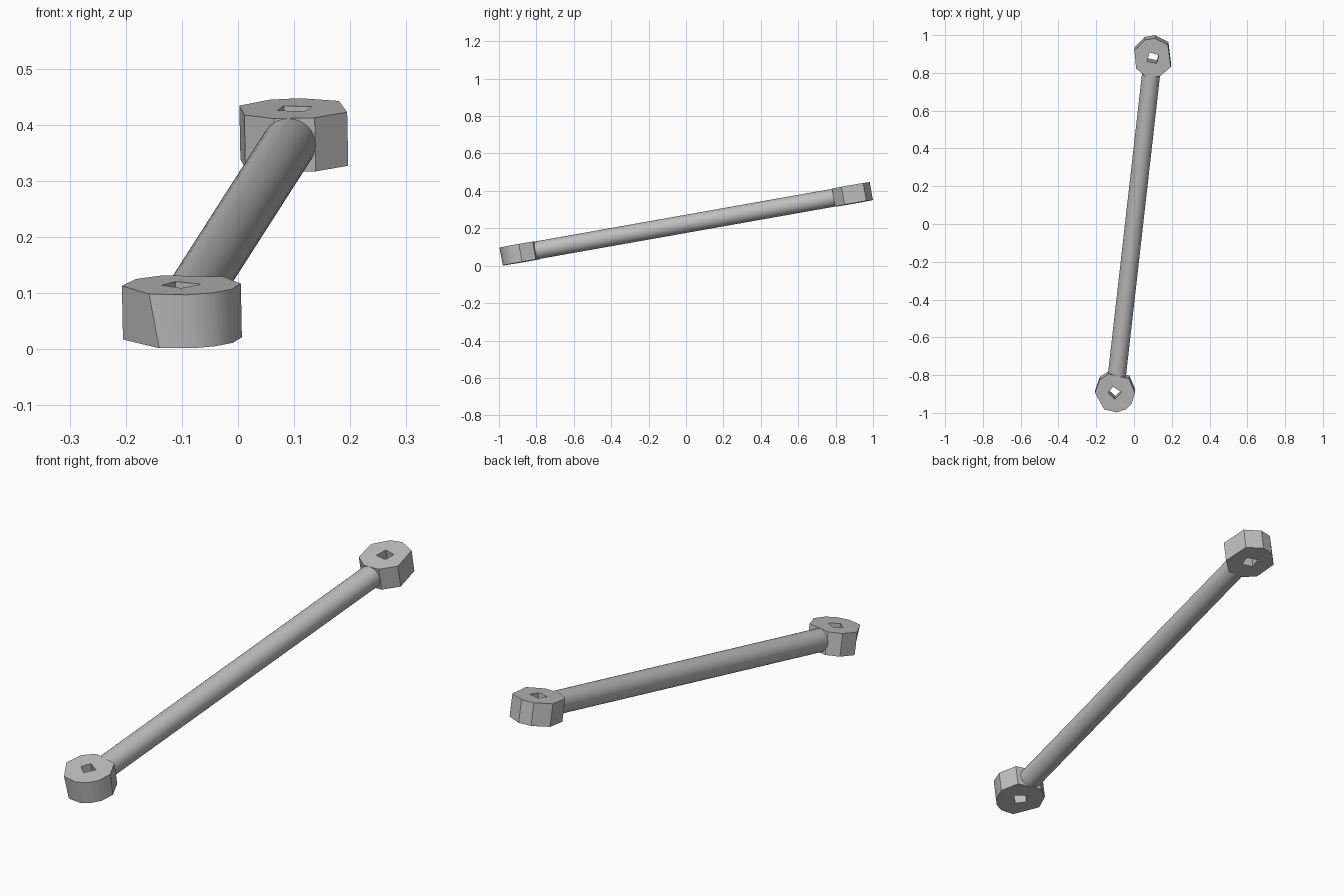
import bpy, bmesh
from math import radians, sin, cos
from mathutils import Matrix, Vector

cube = bpy.data.objects.get("Cube")
if cube:
    bpy.data.objects.remove(cube, do_unlink=True)

# Single plain metal colour
GREY = (0.52, 0.52, 0.52, 1)
metal = bpy.data.materials.new("grey_metal")
metal.use_nodes = True
metal.diffuse_color = GREY
metal.node_tree.nodes["Principled BSDF"].inputs["Base Color"].default_value = GREY

# Link axis: both heads and the rod share this tilted frame
FRONT = Vector((-0.1, -0.885, 0.067))
BACK = Vector((0.101, 0.887, 0.381))
along = (BACK - FRONT).normalized()
side = along.cross(Vector((0, 0, 1))).normalized()
up = side.cross(along)
FRAME = Matrix((side, along, up)).transposed().to_4x4()
YAW = radians(6.5)
HALF = 0.0485


def finish(bm, name, centre, angle):
    bmesh.ops.recalc_face_normals(bm, faces=bm.faces)
    mesh = bpy.data.meshes.new(name)
    bm.to_mesh(mesh)
    bm.free()
    obj = bpy.data.objects.new(name, mesh)
    obj.matrix_world = Matrix.Translation(centre) @ FRAME
    bpy.context.collection.objects.link(obj)
    mesh.materials.append(metal)
    bpy.ops.object.select_all(action="DESELECT")
    obj.select_set(True)
    bpy.context.view_layer.objects.active = obj
    bpy.ops.object.shade_smooth_by_angle(angle=radians(angle))


def ring(bm, angles, radius, z):
    return [bm.verts.new((radius * cos(radians(a) + YAW),
                          radius * sin(radians(a) + YAW), z)) for a in angles]


def edges_of(bm, loop):
    pairs = zip(loop, loop[1:] + loop[:1])
    return [bm.edges.get(p) or bm.edges.new(p) for p in pairs]


def head(name, centre, top_angles, low_angles, hole_angles):
    """Faceted eye with a four-sided hole through it."""
    bm = bmesh.new()
    caps = {HALF: [], -HALF: []}
    for top, low, r in ((top_angles, low_angles, 0.106),
                        (hole_angles, hole_angles, 0.035)):
        a, b = ring(bm, top, r, HALF), ring(bm, low, r, -HALF)
        for i in range(len(a)):
            j = (i + 1) % len(a)
            bm.faces.new((a[i], a[j], b[j], b[i]))
        caps[HALF] += edges_of(bm, a)
        caps[-HALF] += edges_of(bm, b)
    for edges in caps.values():
        bmesh.ops.triangle_fill(bm, edges=edges, use_beauty=True)
    finish(bm, name, centre, 35)


head("front_head", FRONT,
     (0, 45, 108, 140, 180, 237, 275, 303, 328),
     (0, 45, 108, 140, 180, 247, 280, 303, 328),
     (5, 108, 182, 270))
octagon = (157, 114, 84, 41, -27, -70, -110, -147)
head("back_head", BACK, octagon, octagon, (121, 27, -56, -150))

# Round rod, its ends buried in the heads
bm = bmesh.new()
bmesh.ops.create_cone(bm, cap_ends=True, segments=32, radius1=0.048,
                      radius2=0.048, depth=(BACK - FRONT).length - 0.15,
                      matrix=Matrix.Rotation(radians(90), 4, "X"))
finish(bm, "rod", (FRONT + BACK) / 2, 35)
